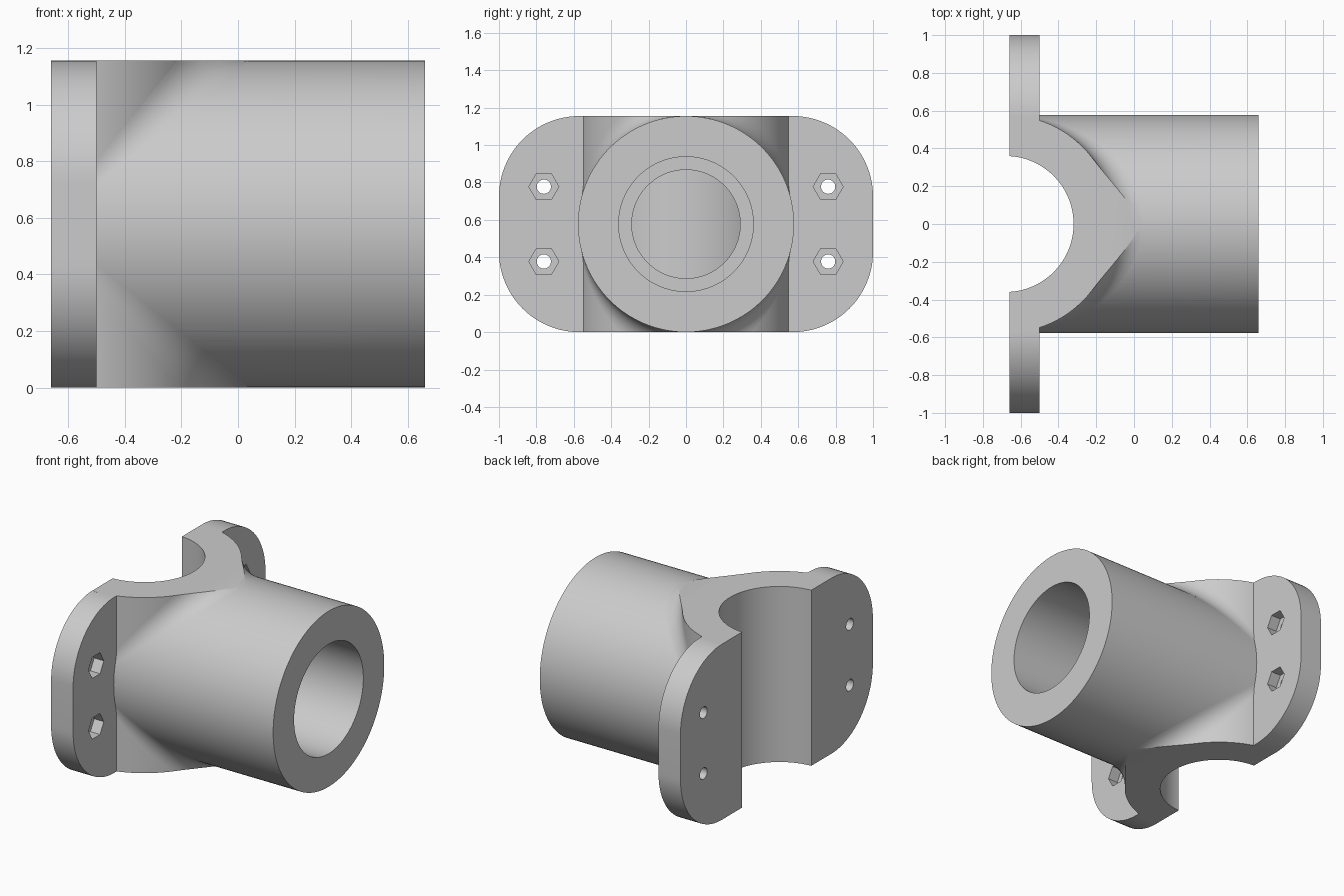
import bpy, bmesh, math
from mathutils import Vector

if "Cube" in bpy.data.objects:
    bpy.data.objects.remove(bpy.data.objects["Cube"])

H = 1.155            # overall height
R = H / 2            # outer radius of both pipes
BORE = 0.36          # inner radius of both pipes
LIP = 0.29           # reduced bore behind the stop ledge
FIL = 0.14           # fillet radius where the pipes meet
CX = -0.68           # axis of the upright half pipe
X0, X1, XE = -0.66, -0.50, 0.66   # flange back, flange front, socket end

grey = bpy.data.materials.new("grey")
grey.diffuse_color = (0.6, 0.6, 0.6, 1)
grey.use_nodes = True
grey.node_tree.nodes["Principled BSDF"].inputs["Base Color"].default_value = grey.diffuse_color


def finish(name, bm):
    bmesh.ops.recalc_face_normals(bm, faces=bm.faces[:])
    me = bpy.data.meshes.new(name)
    bm.to_mesh(me)
    bm.free()
    me.materials.append(grey)
    ob = bpy.data.objects.new(name, me)
    bpy.context.collection.objects.link(ob)
    return ob


def select(ob):
    bpy.ops.object.select_all(action='DESELECT')
    ob.select_set(True)
    bpy.context.view_layer.objects.active = ob


def smooth(ob):
    select(ob)
    bpy.ops.object.shade_smooth_by_angle(angle=math.radians(25))


def cut(ob, cutter):
    select(ob)
    mod = ob.modifiers.new("cut", 'BOOLEAN')
    mod.operation = 'DIFFERENCE'
    mod.solver = 'EXACT'
    mod.object = cutter
    bpy.ops.object.modifier_apply(modifier=mod.name)
    bpy.data.objects.remove(cutter)


def cylinder(r, depth, loc, sides, along_x=False):
    rot = (0, math.pi / 2, 0) if along_x else (0, 0, 0)
    bpy.ops.mesh.primitive_cylinder_add(vertices=sides, radius=r, depth=depth,
                                        location=loc, rotation=rot)
    ob = bpy.context.object
    ob.hide_render = True
    return ob


def loft(name, rings, closed):
    """Skin equal-length closed sections; loop round or cap the ends."""
    bm = bmesh.new()
    vs = [[bm.verts.new(p) for p in ring] for ring in rings]
    n = len(vs[0])
    for i in range(len(vs) if closed else len(vs) - 1):
        a, b = vs[i], vs[(i + 1) % len(vs)]
        for j in range(n):
            k = (j + 1) % n
            bm.faces.new((a[j], a[k], b[k], b[j]))
    if not closed:
        bm.faces.new(vs[0])
        bm.faces.new(vs[-1])
    return bm


def arc(cx, cy, r, a0, a1, n):
    return [(cx + r * math.cos(a0 + (a1 - a0) * i / n),
             cy + r * math.sin(a0 + (a1 - a0) * i / n)) for i in range(n + 1)]


# Upright half pipe: C-shaped profile pulled up
ao, ai = math.acos((X0 - CX) / R), math.acos((X0 - CX) / BORE)
prof = arc(CX, 0, R, -ao, ao, 64) + arc(CX, 0, BORE, ai, -ai, 64)
smooth(finish("half_pipe", loft("half_pipe", [[(x, y, z) for x, y in prof] for z in (0, H)], False)))

# Horizontal socket: turned ring with an inner stop ledge
ring = [(-0.6, R), (XE, R), (XE, BORE), (0.0, BORE), (0.0, LIP), (-0.6, LIP)]
N = 128
rings = [[(x, r * math.cos(2 * math.pi * i / N), R + r * math.sin(2 * math.pi * i / N))
          for x, r in ring] for i in range(N)]
socket = finish("socket", loft("socket", rings, True))
cut(socket, cylinder(0.47, 3, (CX, 0, R), 96))
smooth(socket)

# Bolt flanges with through holes and hexagonal nut pockets
C = 0.43
for side, label in ((1, "back"), (-1, "front")):
    prof = [(0.54, 0)] + arc(1 - C, C, C, -math.pi / 2, 0, 24) \
        + arc(1 - C, H - C, C, 0, math.pi / 2, 24) + [(0.54, H)]
    plate = finish(label + "_flange", loft("flange", [[(x, side * y, z) for y, z in prof]
                                                      for x in (X0, X1)], False))
    for z in (R - 0.2, R + 0.2):
        cut(plate, cylinder(0.08, 0.14, (X1, side * 0.76, z), 6, True))
        cut(plate, cylinder(0.038, 0.6, (X0, side * 0.76, z), 32, True))
    smooth(plate)

# Rolling-ball fillets blending the socket into the half pipe
for s, label in ((1, "upper"), (-1, "lower")):
    rings = []
    for i in range(65):
        phi = 0.15 + (math.pi - 0.3) * i / 64
        c, sn = math.cos(phi), math.sin(phi)
        centre = Vector((sn, c, sn)) * (R + FIL)
        to_socket, to_pipe = Vector((0, -c, -sn)), Vector((-sn, -c, 0))
        pts = [centre + FIL * to_socket.slerp(to_pipe, t / 10) for t in range(11)]
        pts.append(Vector((sn, c, sn)) * R * 0.88)
        rings.append([(CX + p.x, p.y, R + s * p.z) for p in pts])
    bm = loft("fillet", rings, False)
    # trim flush with the end face of the half pipe
    res = bmesh.ops.bisect_plane(bm, geom=bm.verts[:] + bm.edges[:] + bm.faces[:],
                                 plane_co=(0, 0, R + s * R), plane_no=(0, 0, s),
                                 clear_outer=True)
    edges = [e for e in res["geom_cut"] if isinstance(e, bmesh.types.BMEdge)]
    bmesh.ops.holes_fill(bm, edges=edges, sides=0)
    smooth(finish(label + "_fillet", bm))
